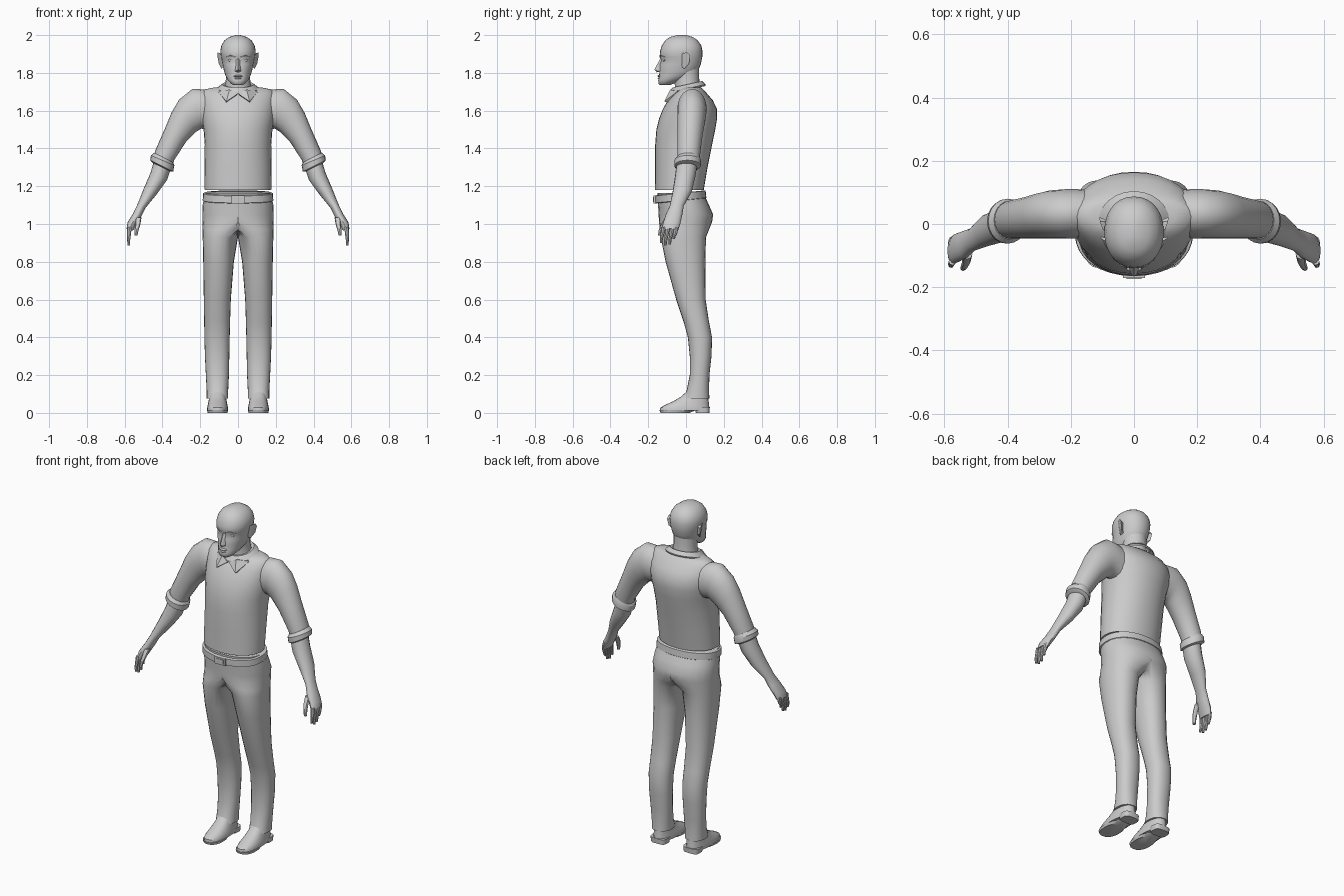
import bpy, bmesh, math
from mathutils import Vector

grey = bpy.data.materials.new("plain_grey")
grey.diffuse_color = (0.6, 0.6, 0.6, 1)


def finish(name, bm, mirror=True, angle=40):
    bmesh.ops.recalc_face_normals(bm, faces=bm.faces)
    me = bpy.data.meshes.new(name)
    bm.to_mesh(me)
    bm.free()
    me.materials.append(grey)
    ob = bpy.data.objects.new(name, me)
    bpy.context.collection.objects.link(ob)
    bpy.ops.object.select_all(action='DESELECT')
    ob.select_set(True)
    bpy.context.view_layer.objects.active = ob
    if mirror:
        m = ob.modifiers.new("mirror", 'MIRROR')
        m.use_clip = True
        m.merge_threshold = 0.0005
    bpy.ops.object.shade_smooth_by_angle(angle=math.radians(angle))
    return ob


def loft(name, rings, n=20, power=2.0, tilt=0.0, mirror=True, half=False, caps=True, angle=40):
    """Rings are (xa, za, xb, zb, y_front, y_back): two ends in xz plus a depth."""
    bm = bmesh.new()
    loops = []
    for xa, za, xb, zb, y0, y1 in rings:
        loop = []
        for i in range(n):
            t = 2 * math.pi * i / n
            c, s = math.cos(t), math.sin(t)
            c = math.copysign(abs(c) ** (2 / power), c)
            s = math.copysign(abs(s) ** (2 / power), s)
            y = (y0 + y1) / 2 + s * (y1 - y0) / 2
            x = (xa + xb) / 2 + c * (xa - xb) / 2
            z = (za + zb) / 2 + c * (za - zb) / 2 + tilt * y
            loop.append(bm.verts.new((max(x, 0) if half else x, y, z)))
        loops.append(loop)
    for a, b in zip(loops, loops[1:]):
        for i in range(n):
            j = (i + 1) % n
            bm.faces.new((a[i], a[j], b[j], b[i]))
    if caps:
        bm.faces.new(loops[0])
        bm.faces.new(loops[-1])
    if half:  # open the centre plane so both halves weld
        wall = [f for f in bm.faces if all(v.co.x < 1e-5 for v in f.verts)]
        bmesh.ops.delete(bm, geom=wall, context='FACES')
        bmesh.ops.remove_doubles(bm, verts=bm.verts, dist=1e-5)
    return finish(name, bm, mirror, angle)


def flat(rows):
    """Level rings given as (z, x_outer, x_inner, y_front, y_back)."""
    return [(a, z, b, z, y0, y1) for z, a, b, y0, y1 in rows]


def level(rows):
    """Centred level rings given as (z, half_width, y_front, y_back)."""
    return [(w, z, -w, z, y0, y1) for z, w, y0, y1 in rows]


def hull(name, pts, mirror=True, angle=30):
    bm = bmesh.new()
    vs = [bm.verts.new(p) for p in pts]
    bmesh.ops.convex_hull(bm, input=vs)
    return finish(name, bm, mirror, angle)


def ball(name, loc, scale, mirror=True):
    bm = bmesh.new()
    bmesh.ops.create_uvsphere(bm, u_segments=14, v_segments=8, radius=1)
    for v in bm.verts:
        v.co = Vector(a * b for a, b in zip(v.co, scale)) + Vector(loc)
    return finish(name, bm, mirror)


def finger(name, pts, r):
    """Tapered limb through a few points, built from level rings."""
    rows = []
    for k, (x, y, z) in enumerate(pts):
        q = r * (1 - 0.16 * k)
        rows.append((z, x + q, x - q, y - q, y + q))
    loft(name, flat(rows), n=8)


# Trousers: one leg blending into half of the hips
loft("trousers", flat([
    (1.165, 0.175, -0.175, -0.152, 0.092), (1.10, 0.187, -0.187, -0.148, 0.122),
    (1.05, 0.189, -0.189, -0.145, 0.144), (1.01, 0.188, -0.18, -0.143, 0.138),
    (0.97, 0.188, -0.07, -0.138, 0.122), (0.93, 0.187, 0.0, -0.134, 0.106),
    (0.80, 0.184, 0.022, -0.108, 0.102), (0.60, 0.181, 0.038, -0.052, 0.104),
    (0.48, 0.179, 0.042, -0.012, 0.122), (0.40, 0.178, 0.044, 0.010, 0.138),
    (0.30, 0.175, 0.046, 0.020, 0.135), (0.20, 0.170, 0.048, 0.020, 0.124),
    (0.12, 0.166, 0.052, 0.004, 0.122), (0.075, 0.166, 0.052, -0.012, 0.124)]),
    n=24, power=2.2, half=True)

# Belt and buckle
loft("belt", level([(1.125, 0.182, -0.157, 0.104), (1.128, 0.187, -0.163, 0.108),
     (1.165, 0.185, -0.163, 0.104), (1.168, 0.178, -0.157, 0.100)]),
     n=32, power=2.2, tilt=0.1, mirror=False)
for i, (w, h, d) in enumerate([(0.034, 0.021, 0.171), (0.024, 0.013, 0.174)]):
    hull("buckle_plate" if i == 0 else "buckle_centre",
         [(x, y, 1.13 + z) for x in (-w, w) for y in (-d, -0.15) for z in (-h, h)], False)

# Shoes
loft("shoe_upper", flat([(0.012, 0.163, 0.053, -0.138, 0.122), (0.028, 0.163, 0.053, -0.136, 0.124),
     (0.042, 0.160, 0.056, -0.112, 0.122), (0.062, 0.156, 0.060, -0.066, 0.12),
     (0.085, 0.152, 0.064, -0.028, 0.118), (0.12, 0.150, 0.066, 0.012, 0.114)]), power=2.3)
loft("shoe_sole", flat([(0.0, 0.160, 0.056, -0.135, 0.02), (0.014, 0.164, 0.052, -0.140, 0.05)]), power=2.4)
loft("shoe_heel", flat([(0.0, 0.155, 0.060, 0.052, 0.124), (0.03, 0.158, 0.057, 0.045, 0.126)]), power=3.5)

# Shirt body
loft("shirt_body", level([
    (1.185, 0.168, -0.155, 0.088), (1.18, 0.176, -0.165, 0.094), (1.30, 0.177, -0.163, 0.114),
    (1.42, 0.176, -0.163, 0.138), (1.50, 0.182, -0.157, 0.155), (1.56, 0.193, -0.142, 0.165),
    (1.61, 0.197, -0.122, 0.163), (1.655, 0.198, -0.096, 0.142), (1.69, 0.193, -0.068, 0.112),
    (1.712, 0.178, -0.040, 0.092), (1.722, 0.13, -0.025, 0.08)]),
    n=32, power=2.1, mirror=False, angle=50)

# Sleeves with rolled cuffs
loft("sleeve", [
    (0.11, 1.695, 0.11, 1.50, -0.035, 0.105), (0.19, 1.713, 0.165, 1.50, -0.045, 0.110),
    (0.242, 1.715, 0.195, 1.505, -0.046, 0.110), (0.312, 1.658, 0.222, 1.488, -0.046, 0.106),
    (0.352, 1.59, 0.245, 1.465, -0.046, 0.098), (0.385, 1.51, 0.275, 1.435, -0.046, 0.088),
    (0.440, 1.385, 0.338, 1.338, -0.046, 0.074), (0.445, 1.35, 0.35, 1.30, -0.046, 0.07)], angle=50)
loft("rolled_cuff", [
    (0.443, 1.377, 0.345, 1.328, -0.048, 0.073), (0.461, 1.363, 0.337, 1.310, -0.062, 0.080),
    (0.465, 1.338, 0.343, 1.278, -0.062, 0.078), (0.450, 1.322, 0.356, 1.278, -0.050, 0.066)], angle=30)

# Forearm running into the palm
loft("forearm", [
    (0.443, 1.34, 0.355, 1.295, -0.050, 0.060), (0.462, 1.275, 0.376, 1.232, -0.058, 0.050),
    (0.500, 1.185, 0.432, 1.155, -0.071, 0.030), (0.532, 1.105, 0.490, 1.085, -0.086, -0.012),
    (0.556, 1.055, 0.512, 1.04, -0.108, -0.020), (0.584, 1.01, 0.538, 0.995, -0.122, -0.030),
    (0.590, 0.975, 0.556, 0.965, -0.128, -0.040)], n=16)

# Fingers and thumb
for k, (y, tip) in enumerate([(-0.118, 0.90), (-0.095, 0.886), (-0.072, 0.892), (-0.051, 0.92)]):
    finger("finger_%d" % (k + 1), [(0.574, y, 0.985), (0.577, y - 0.006, 0.95),
           (0.579, y - 0.012, (0.95 + tip) / 2), (0.577, y - 0.014, tip)], 0.0125)
finger("thumb", [(0.527, -0.095, 1.035), (0.530, -0.118, 1.0), (0.537, -0.134, 0.968),
       (0.541, -0.140, 0.938)], 0.016)

# Neck and head, with recessed eye band and brow
loft("neck", level([(1.66, 0.085, -0.062, 0.085), (1.72, 0.070, -0.058, 0.076),
     (1.77, 0.064, -0.062, 0.070), (1.83, 0.066, -0.07, 0.070)]), mirror=False)
loft("head", level([
    (1.735, 0.024, -0.136, -0.085), (1.742, 0.036, -0.146, -0.068), (1.762, 0.054, -0.147, -0.02),
    (1.785, 0.066, -0.142, 0.035), (1.81, 0.074, -0.141, 0.064), (1.845, 0.082, -0.139, 0.078),
    (1.868, 0.086, -0.130, 0.083), (1.884, 0.090, -0.140, 0.086), (1.915, 0.094, -0.137, 0.087),
    (1.945, 0.088, -0.128, 0.081), (1.972, 0.072, -0.110, 0.062), (1.99, 0.047, -0.085, 0.036),
    (2.0, 0.012, -0.045, 0.0)]), n=28, power=2.15, mirror=False, angle=55)

# Face details
hull("nose", [(0, -0.134, 1.88), (0.009, -0.128, 1.875), (-0.009, -0.128, 1.875), (0, -0.167, 1.818),
     (0.009, -0.158, 1.812), (-0.009, -0.158, 1.812), (0.018, -0.135, 1.808), (-0.018, -0.135, 1.808),
     (0, -0.155, 1.803)], False)
hull("brow", [(0.012, -0.140, 1.884), (0.012, -0.130, 1.894), (0.040, -0.134, 1.892), (0.040, -0.120, 1.898),
     (0.064, -0.112, 1.884), (0.062, -0.100, 1.89), (0.03, -0.125, 1.88)])
ball("eye", (0.036, -0.114, 1.867), (0.018, 0.009, 0.008))
ball("upper_lip", (0, -0.140, 1.783), (0.024, 0.012, 0.006), False)
ball("lower_lip", (0, -0.138, 1.771), (0.020, 0.012, 0.006), False)

# Ears
hull("ear", [(0.084, -0.025, 1.895), (0.098, -0.018, 1.905), (0.108, 0.008, 1.908), (0.109, 0.022, 1.89),
     (0.102, 0.016, 1.85), (0.088, -0.008, 1.822), (0.080, -0.022, 1.83), (0.078, 0.008, 1.89),
     (0.074, 0.0, 1.835)])

# Collar: sloped band and two pointed flaps
loft("collar_band", level([(1.708, 0.110, -0.088, 0.102), (1.716, 0.112, -0.088, 0.104),
     (1.738, 0.084, -0.072, 0.086), (1.735, 0.070, -0.062, 0.076)]),
     n=24, tilt=0.22, mirror=False, caps=False, angle=30)
flap = [(0.004, -0.092, 1.688), (0.045, -0.083, 1.712), (0.105, -0.045, 1.702), (0.062, -0.116, 1.648)]
hull("collar_flap", flap + [(x, y + 0.02, z - 0.004) for x, y, z in flap])
